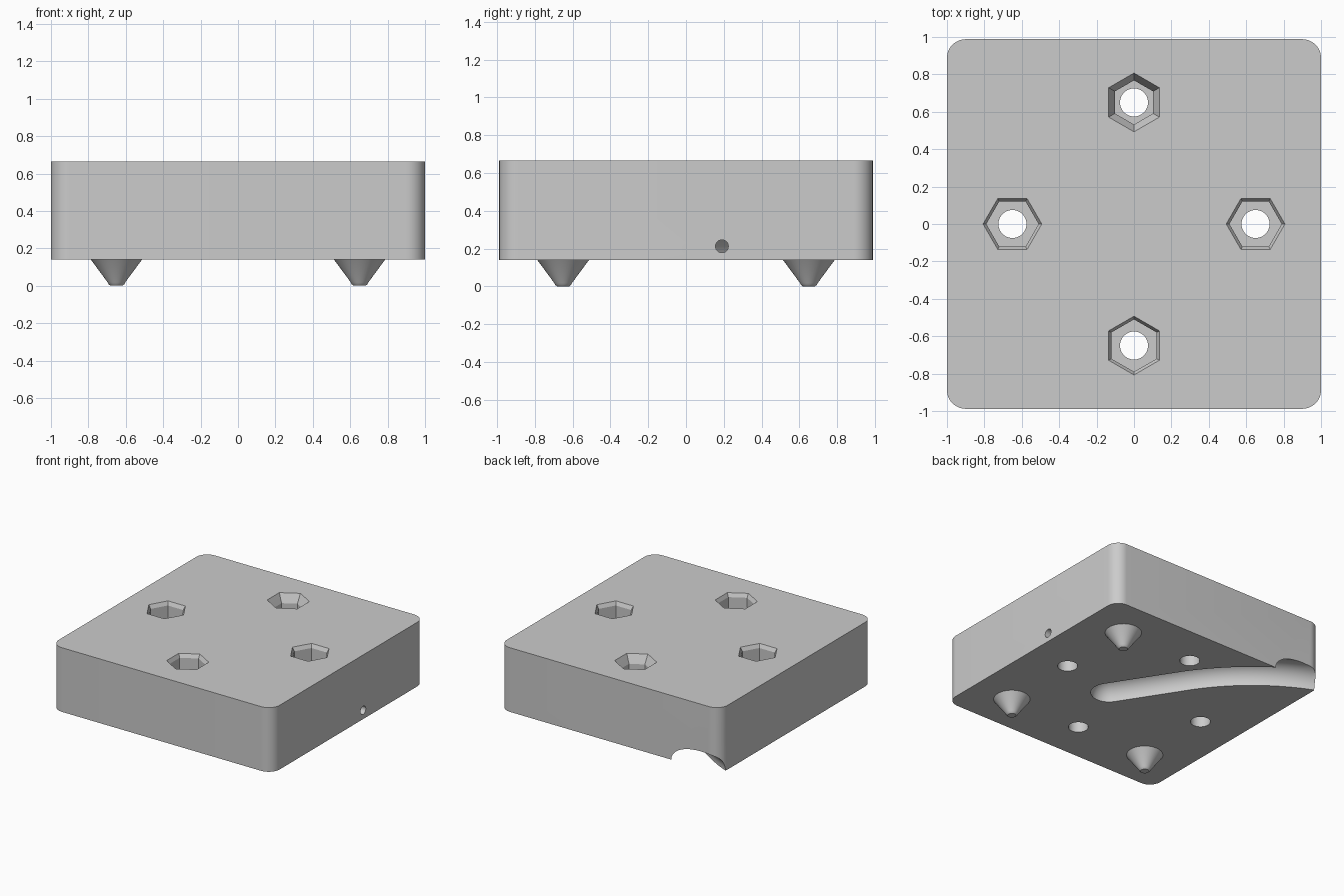
import bpy, bmesh
from math import cos, sin, pi, radians
from mathutils import Vector, Matrix

if "Cube" in bpy.data.objects:
    bpy.data.objects.remove(bpy.data.objects["Cube"])

BOTTOM, TOP = 0.14, 0.665
REACH = 0.65            # distance of pegs and pockets from the centre

grey = bpy.data.materials.new("light grey")
grey.use_nodes = True
grey.diffuse_color = (0.6, 0.6, 0.6, 1)
grey.node_tree.nodes["Principled BSDF"].inputs["Base Color"].default_value = grey.diffuse_color


def ring(centre, radius, sides, start=0.0, u=Vector((1, 0, 0)), v=Vector((0, 1, 0))):
    angles = [start + 2 * pi * i / sides for i in range(sides)]
    return [Vector(centre) + radius * (cos(a) * u + sin(a) * v) for a in angles]


def loft(name, rings):
    """Skin a closed solid through matching rings of points."""
    bm = bmesh.new()
    loops = [[bm.verts.new(p) for p in r] for r in rings]
    for a, b in zip(loops, loops[1:]):
        for i in range(len(a)):
            j = (i + 1) % len(a)
            bm.faces.new((a[i], a[j], b[j], b[i]))
    bm.faces.new(loops[0])
    bm.faces.new(loops[-1])
    bmesh.ops.recalc_face_normals(bm, faces=bm.faces)
    mesh = bpy.data.meshes.new(name)
    bm.to_mesh(mesh)
    bm.free()
    mesh.materials.append(grey)
    obj = bpy.data.objects.new(name, mesh)
    bpy.context.collection.objects.link(obj)
    return obj


def turned(name, x, y, profile, sides=48, start=0.0):
    return loft(name, [ring((x, y, z), r, sides, start) for r, z in profile])


def activate(obj):
    bpy.ops.object.select_all(action='DESELECT')
    obj.select_set(True)
    bpy.context.view_layer.objects.active = obj


def cut(target, cutter):
    cutter.hide_render = True
    mod = target.modifiers.new(cutter.name, 'BOOLEAN')
    mod.operation, mod.solver, mod.object = 'DIFFERENCE', 'EXACT', cutter
    activate(target)
    bpy.ops.object.modifier_apply(modifier=mod.name)
    bpy.data.objects.remove(cutter)


def smooth(obj):
    activate(obj)
    bpy.ops.object.shade_smooth_by_angle(angle=radians(25))


# Block with rounded vertical corners
def outline(z, half_x=1.0, half_y=0.988, radius=0.1, steps=12):
    points = []
    for k, (sx, sy) in enumerate([(1, 1), (-1, 1), (-1, -1), (1, -1)]):
        for i in range(steps + 1):
            a = pi / 2 * (k + i / steps)
            points.append(Vector((sx * (half_x - radius) + radius * cos(a),
                                  sy * (half_y - radius) + radius * sin(a), z)))
    return points


block = loft("block", [outline(BOTTOM), outline(TOP)])

# Chamfered hexagonal pockets with round through holes
for k in range(4):
    x, y = REACH * cos(k * pi / 2), REACH * sin(k * pi / 2)
    floor_radius = 0.118 if k == 1 else 0.14
    pocket = [(0.174, TOP + 0.03), (0.14, TOP - 0.03), (floor_radius, TOP - 0.07),
              (floor_radius, TOP - 0.26)]
    cut(block, turned("pocket_cutter", x, y, pocket, 6, k * pi / 2))
    cut(block, turned("hole_cutter", x, y, [(0.075, BOTTOM - 0.1), (0.075, TOP + 0.1)]))

# Curved cable groove in the underside, leaving through the back right corner
GROOVE = 0.139
path = [(Vector((0.155, -0.105, BOTTOM)), 123)]
point, heading = Vector((-0.18, 0.415, BOTTOM)), 123
for i in range(16):
    path.append((point.copy(), heading))
    heading += 2.6
    point += 0.08 * Vector((cos(radians(heading)), sin(radians(heading)), 0))
rings = []
for i in range(1, 9):                       # domed inner end
    a = pi / 2 * (1 - i / 9)
    along = Vector((cos(radians(123)), sin(radians(123)), 0))
    side = Vector((-along.y, along.x, 0))
    rings.append(ring(path[0][0] - GROOVE * sin(a) * along, GROOVE * cos(a), 40,
                      0, side, Vector((0, 0, 1))))
for p, h in path:
    side = Vector((-sin(radians(h)), cos(radians(h)), 0))
    rings.append(ring(p, GROOVE, 40, 0, side, Vector((0, 0, 1))))
cut(block, loft("groove_cutter", rings))

# Small side bore running in to the groove
bore = [ring((x, 0.19, 0.212), 0.034, 32, 0, Vector((0, 1, 0)), Vector((0, 0, 1)))
        for x in (0.0, 1.1)]
cut(block, loft("bore_cutter", bore))
smooth(block)

# Conical pegs under three corners
for name, sx, sy in [("front_right_peg", -1, -1), ("front_left_peg", 1, -1),
                     ("back_left_peg", 1, 1)]:
    peg = turned(name, sx * REACH, sy * REACH,
                 [(0.137, BOTTOM + 0.02), (0.137, BOTTOM), (0.047, 0.018),
                  (0.042, 0.008), (0.032, 0.0)])
    smooth(peg)
